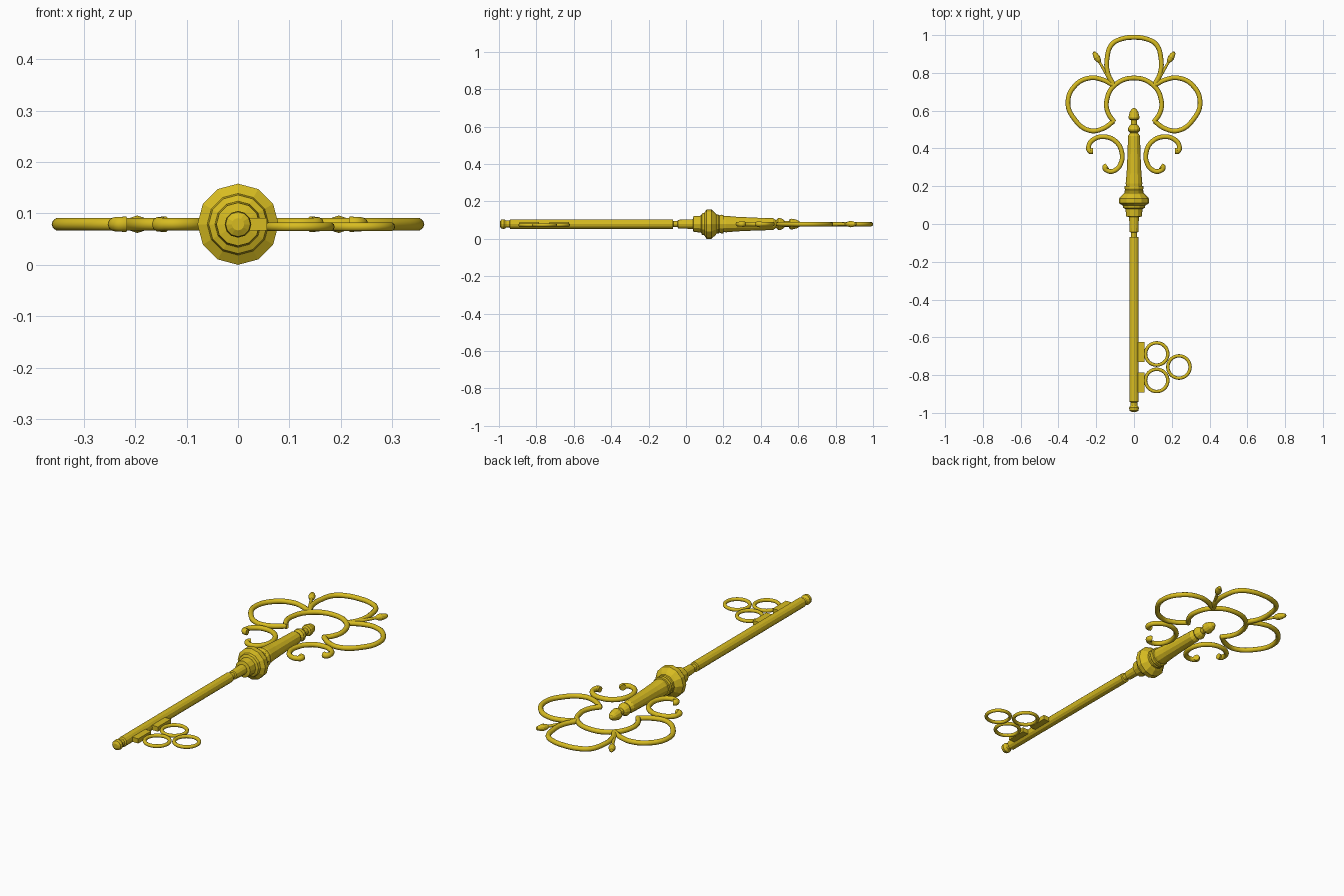
import bpy, bmesh, math
from mathutils import Matrix

if "Cube" in bpy.data.objects:
    bpy.data.objects.remove(bpy.data.objects["Cube"])

ZC = 0.079  # height of the key's centre line

gold = bpy.data.materials.new("gold")
gold.diffuse_color = (0.68, 0.5, 0.015, 1)
gold.use_nodes = True
gold.node_tree.nodes["Principled BSDF"].inputs["Base Color"].default_value = gold.diffuse_color


def finish(ob, mirror=False):
    ob.data.materials.append(gold)
    ob.location.z += ZC
    if mirror:
        ob.modifiers.new("mirror", 'MIRROR').use_mirror_merge = False
    return ob


def from_bmesh(name, bm, mirror=False):
    bmesh.ops.recalc_face_normals(bm, faces=bm.faces)
    me = bpy.data.meshes.new(name)
    bm.to_mesh(me)
    bm.free()
    ob = bpy.data.objects.new(name, me)
    bpy.context.collection.objects.link(ob)
    return finish(ob, mirror)


def lathe(name, profile, sides=12, matrix=None, mirror=False):
    """Turn (radius, y) points around the y axis."""
    bm = bmesh.new()
    rings = []
    for r, y in profile:
        rings.append([bm.verts.new((r * math.cos(2 * math.pi * i / sides), y,
                                    r * math.sin(2 * math.pi * i / sides)))
                      for i in range(sides)])
    for a, b in zip(rings, rings[1:]):
        for i in range(sides):
            j = (i + 1) % sides
            bm.faces.new((a[i], a[j], b[j], b[i]))
    bm.faces.new(rings[0])
    bm.faces.new(rings[-1])
    if matrix:
        bm.transform(matrix)
    return from_bmesh(name, bm, mirror)


def wire(name, pts, radius, mirror=False, radii=None):
    """Round wire through flat (x, y) points."""
    cu = bpy.data.curves.new(name, 'CURVE')
    cu.dimensions = '3D'
    cu.bevel_depth = radius
    cu.bevel_resolution = 3
    cu.use_fill_caps = True
    cu.resolution_u = 6
    sp = cu.splines.new('BEZIER')
    sp.bezier_points.add(len(pts) - 1)
    for i, (bp, p) in enumerate(zip(sp.bezier_points, pts)):
        bp.co = (p[0], p[1], 0)
        bp.radius = radii[i] if radii else 1
        bp.handle_left_type = bp.handle_right_type = 'AUTO'
    ob = bpy.data.objects.new(name, cu)
    bpy.context.collection.objects.link(ob)
    bpy.ops.object.select_all(action='DESELECT')
    ob.select_set(True)
    bpy.context.view_layer.objects.active = ob
    bpy.ops.object.convert(target='MESH')
    ob = bpy.context.view_layer.objects.active
    bpy.ops.object.shade_smooth_by_angle(angle=math.radians(50))
    return finish(ob, mirror)


def symmetric(half):
    return half + [(-x, y) for x, y in reversed(half[:-1])]


# Shaft with tip
lathe("shaft", [(0.012, -0.995), (0.024, -0.988), (0.026, -0.972), (0.018, -0.96),
                (0.018, -0.945), (0.025, -0.94), (0.025, -0.07), (0.016, -0.068),
                (0.016, -0.045), (0.023, -0.042), (0.026, 0.038)])

# Collar
lathe("collar", [(0.02, 0.035), (0.042, 0.04), (0.045, 0.08), (0.057, 0.085),
                 (0.06, 0.098), (0.079, 0.11), (0.079, 0.135), (0.06, 0.157),
                 (0.05, 0.165), (0.05, 0.175), (0.046, 0.18), (0.05, 0.188),
                 (0.049, 0.2), (0.03, 0.205)])

# Handle with finial
lathe("handle", [(0.042, 0.195), (0.044, 0.215), (0.039, 0.27), (0.034, 0.38),
                 (0.032, 0.465), (0.024, 0.477), (0.02, 0.482), (0.031, 0.492),
                 (0.033, 0.502), (0.026, 0.518), (0.016, 0.527), (0.016, 0.55),
                 (0.027, 0.555), (0.029, 0.566), (0.022, 0.595), (0.012, 0.61),
                 (0.003, 0.614)])

# Bow wires
wire("bow_inner_arc", symmetric([(-0.105, 0.54), (-0.138, 0.59), (-0.145, 0.65),
                                 (-0.105, 0.732), (0, 0.773)]), 0.0125)
wire("bow_top_lobe", symmetric([(-0.107, 0.735), (-0.139, 0.80), (-0.142, 0.88),
                                (-0.118, 0.95), (-0.065, 0.98), (0, 0.988)]), 0.0125)
wire("bow_side_lobe", [(-0.11, 0.735), (-0.17, 0.765), (-0.235, 0.773), (-0.31, 0.735),
                       (-0.35, 0.645), (-0.315, 0.555), (-0.235, 0.495), (-0.165, 0.505),
                       (-0.107, 0.545)], 0.0125, True)

# Scrolls beside the handle
wire("scroll", [(-0.217, 0.387), (-0.232, 0.386), (-0.24, 0.41), (-0.215, 0.447),
                (-0.16, 0.462), (-0.1, 0.44), (-0.066, 0.385), (-0.07, 0.32),
                (-0.105, 0.282), (-0.14, 0.282), (-0.153, 0.3), (-0.142, 0.308)],
     0.0125, True, [1.25, 1.2, 1, 1, 1, 1, 1, 1, 1, 1, 1.2, 1.25])

# Buds between the lobes
bud_pose = Matrix.Translation((-0.112, 0.735, 0)) @ Matrix.Rotation(math.radians(30), 4, 'Z')
lathe("bud", [(0.012, 0), (0.008, 0.07), (0.007, 0.14), (0.014, 0.152), (0.017, 0.168),
              (0.014, 0.185), (0.009, 0.2), (0.003, 0.204)], 12, bud_pose, True)

# Bit: two plates and three rings
for n, y in enumerate((-0.678, -0.838)):
    bm = bmesh.new()
    bmesh.ops.create_cube(bm, size=1)
    bm.transform(Matrix.Translation((0.035, y, 0)) @ Matrix.Diagonal((0.042, 0.106, 0.024, 1)))
    from_bmesh(f"bit_plate_{n + 1}", bm)

for n, (x, y) in enumerate(((0.12, -0.688), (0.12, -0.828), (0.238, -0.757))):
    bpy.ops.mesh.primitive_torus_add(location=(x, y, -0.005), major_radius=0.059,
                                     minor_radius=0.009, major_segments=32, minor_segments=10)
    ring = bpy.context.object
    ring.name = f"bit_ring_{n + 1}"
    bpy.ops.object.shade_smooth_by_angle(angle=math.radians(50))
    finish(ring)
